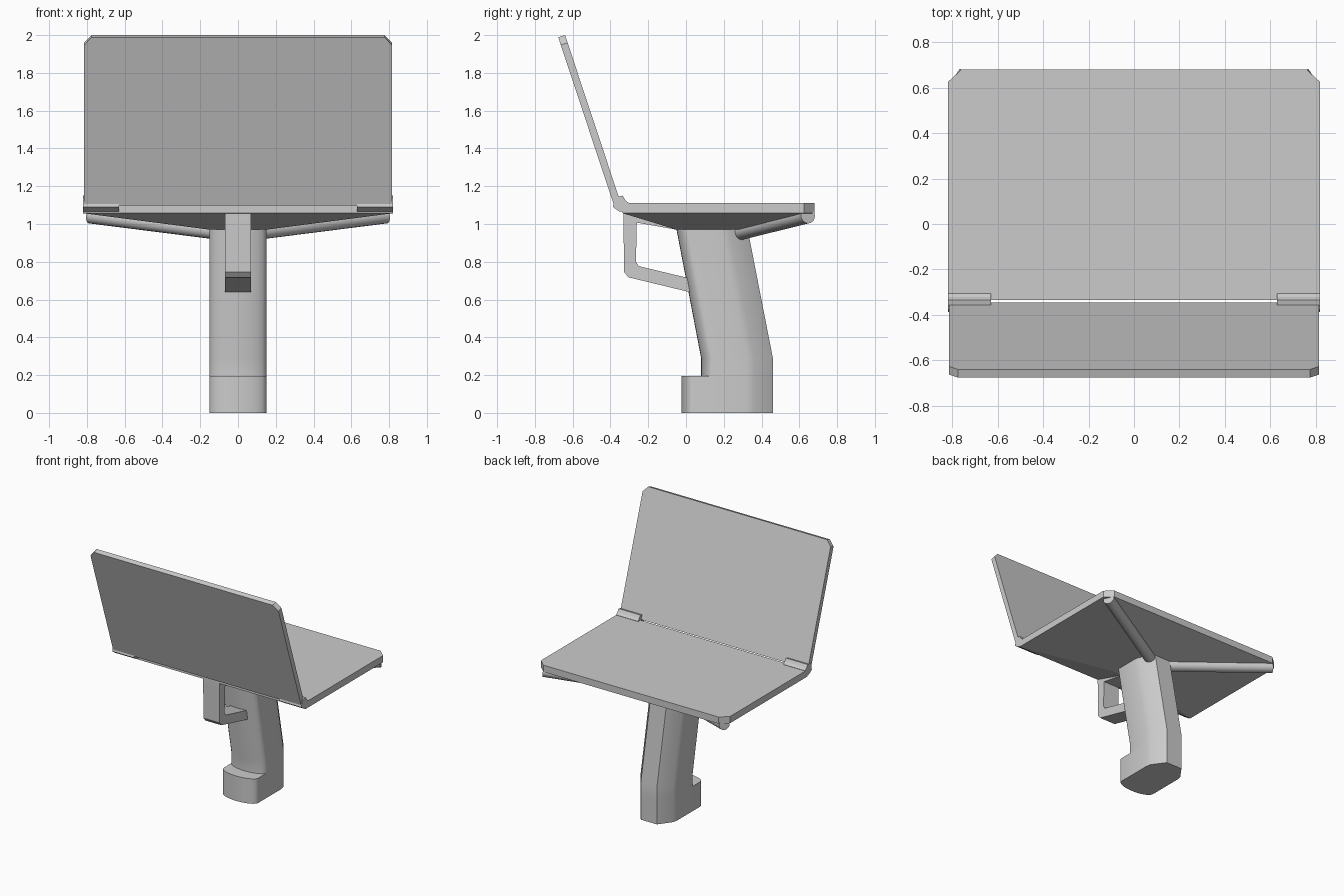
import bpy, bmesh, math
from mathutils import Vector

if "Cube" in bpy.data.objects:
    bpy.data.objects.remove(bpy.data.objects["Cube"])


def loft(name, rings, smooth=None):
    """Skin a stack of equal-length rings and cap both ends."""
    bm = bmesh.new()
    vs = [[bm.verts.new(p) for p in ring] for ring in rings]
    n = len(rings[0])
    for a, b in zip(vs, vs[1:]):
        for i in range(n):
            j = (i + 1) % n
            bm.faces.new((a[i], a[j], b[j], b[i]))
    bm.faces.new(vs[0])
    bm.faces.new(vs[-1])
    bmesh.ops.remove_doubles(bm, verts=bm.verts, dist=1e-5)
    bmesh.ops.recalc_face_normals(bm, faces=bm.faces)
    me = bpy.data.meshes.new(name)
    bm.to_mesh(me)
    bm.free()
    ob = bpy.data.objects.new(name, me)
    bpy.context.collection.objects.link(ob)
    if smooth:
        bpy.ops.object.select_all(action='DESELECT')
        ob.select_set(True)
        bpy.context.view_layer.objects.active = ob
        bpy.ops.object.shade_smooth_by_angle(angle=math.radians(smooth))
    return ob


def side_prism(name, profile, x0, x1):
    """Extrude a (y, z) profile along x."""
    return loft(name, [[(x, y, z) for y, z in profile] for x in (x0, x1)])


# flat deck with clipped rear corners, tapering below down to the grip
outline = [(-0.82, -0.335), (0.82, -0.335), (0.82, 0.625),
           (0.76, 0.68), (-0.76, 0.68), (-0.82, 0.625)]
neck = [(-0.15, -0.05), (0.15, -0.05), (0.15, 0.30),
        (0.13, 0.32), (-0.13, 0.32), (-0.15, 0.30)]
loft("deck", [[(x, y, z) for x, y in outline] for z in (1.11, 1.057)]
     + [[(x, y, 0.97) for x, y in neck]])

# tilted screen panel with clipped top corners
up = Vector((0, -0.295, 0.89)).normalized()
back = Vector((0, -up.z, up.y))
base = Vector((0, -0.345, 1.11))
panel = [(-0.815, 0), (0.815, 0), (0.815, 0.895), (0.775, 0.938),
         (-0.775, 0.938), (-0.815, 0.895)]
loft("screen", [[Vector((x, 0, 0)) + base + up * v + back * d for x, v in panel]
                for d in (0, 0.038)])

# hinges
hinge = [(-0.375, 1.14), (-0.335, 1.15), (-0.322, 1.128), (-0.305, 1.112),
         (-0.315, 1.07), (-0.35, 1.065), (-0.387, 1.09)]
for s, side in ((-1, "left"), (1, "right")):
    side_prism("hinge_" + side, hinge, s * 0.63, s * 0.82)

# grip and foot: bowed front, flat back with chamfers
def grip_ring(z, yf, yb):
    half = [(0.15 * math.sin(a), yf + 0.06 * (1 - math.cos(a)))
            for a in [math.radians(d) for d in (15, 30, 45, 60, 75, 90)]]
    half += [(0.15, yb - 0.14), (0.143, yb - 0.10), (0.07, yb)]
    ring = [(0, yf)] + half + [(-x, y) for x, y in reversed(half)]
    return [(x, y, z) for x, y in ring]

loft("grip", [grip_ring(*r) for r in (
    (0, -0.025, 0.46), (0.195, -0.025, 0.46), (0.195, 0.08, 0.46),
    (0.29, 0.08, 0.46), (0.98, -0.052, 0.325), (1.04, -0.052, 0.325))], smooth=35)

# finger guard and the wedge joining it to the deck
side_prism("finger_guard", [
    (-0.332, 1.04), (-0.327, 0.745), (-0.305, 0.718), (0.05, 0.632), (0.05, 0.705),
    (-0.25, 0.777), (-0.265, 0.80), (-0.26, 1.03)], -0.07, 0.07)
side_prism("guard_mount", [
    (-0.332, 1.06), (-0.332, 1.02), (-0.05, 0.97), (0.0, 1.06)], -0.07, 0.07)

# round struts from the grip to the rear deck corners
for s, side in ((-1, "left"), (1, "right")):
    p0, p1 = Vector((s * 0.05, 0.27, 0.952)), Vector((s * 0.785, 0.645, 1.045))
    d = (p1 - p0).normalized()
    u = d.cross(Vector((0, 0, 1))).normalized()
    w = u.cross(d)
    angles = [math.tau * k / 16 for k in range(16)]
    loft("strut_" + side, [[p + (u * math.cos(a) + w * math.sin(a)) * 0.042
                            for a in angles] for p in (p0, p1)], smooth=35)
